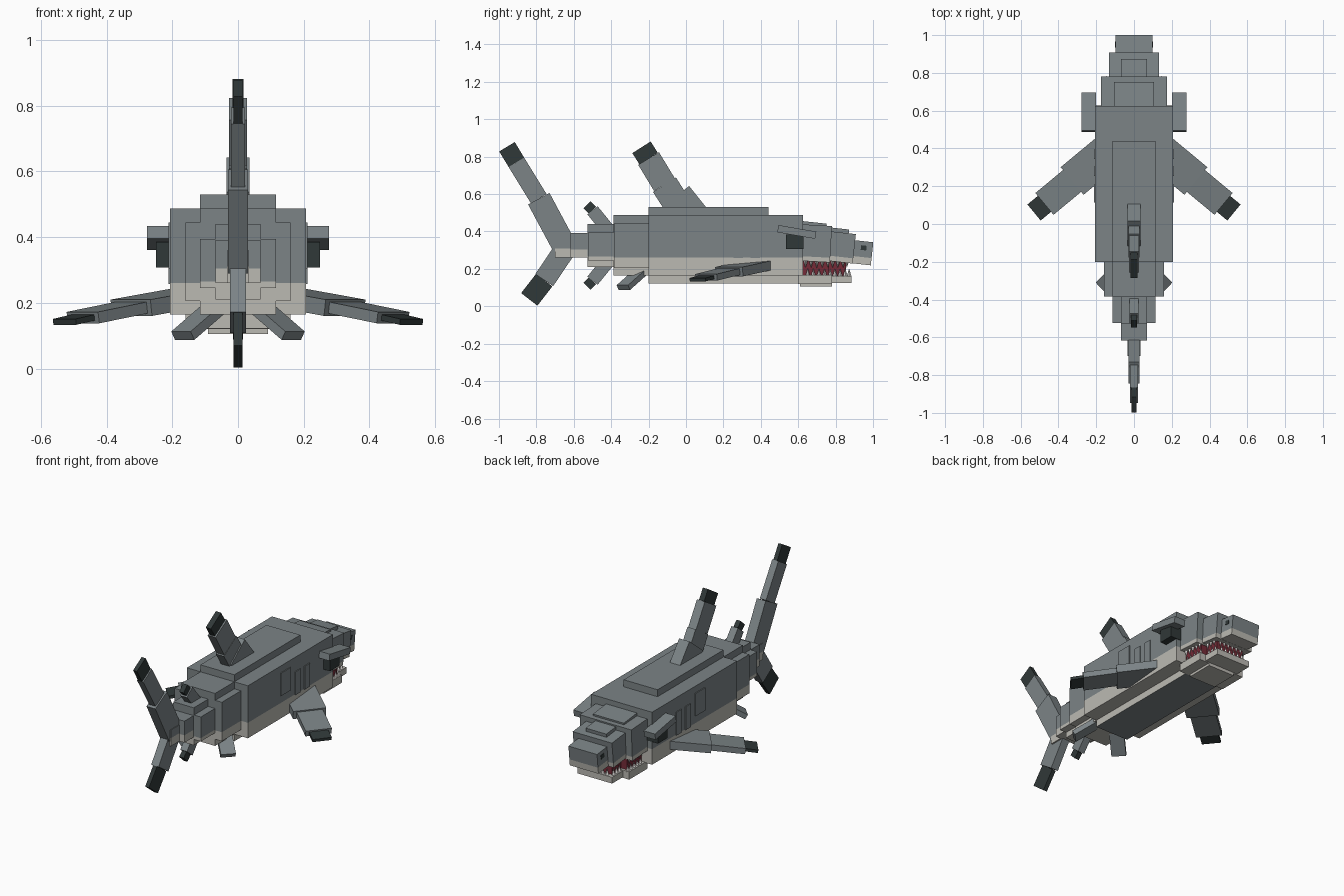
import bpy, bmesh
from mathutils import Vector, Matrix

if "Cube" in bpy.data.objects:
    bpy.data.objects.remove(bpy.data.objects["Cube"])

def material(name, r, g, b):
    m = bpy.data.materials.new(name)
    m.diffuse_color = (r, g, b, 1)
    m.use_nodes = True
    m.node_tree.nodes["Principled BSDF"].inputs["Base Color"].default_value = m.diffuse_color
    return m

GREY = material("slate_grey", 0.20, 0.23, 0.24)
LIGHT = material("belly_cream", 0.50, 0.49, 0.45)
DARK = material("fin_tip_black", 0.03, 0.04, 0.04)
RED = material("mouth_red", 0.18, 0.025, 0.04)
WHITE = material("tooth_white", 0.75, 0.72, 0.70)

def finish(name, bm, mats):
    bmesh.ops.recalc_face_normals(bm, faces=bm.faces)
    me = bpy.data.meshes.new(name)
    bm.to_mesh(me)
    bm.free()
    for m in mats:
        me.materials.append(m)
    ob = bpy.data.objects.new(name, me)
    bpy.context.collection.objects.link(ob)
    return ob

def box(name, x, y, z, mat=GREY, split=None, pitch=0.0, grey_base=False):
    """Box from (min, max) ranges; faces below height split are cream."""
    c = Vector(((x[0] + x[1]) / 2, (y[0] + y[1]) / 2, (z[0] + z[1]) / 2))
    size = (x[1] - x[0], y[1] - y[0], z[1] - z[0], 1)
    bm = bmesh.new()
    bmesh.ops.create_cube(bm, size=1, matrix=Matrix.Translation(c) @ Matrix.Diagonal(size))
    if split is not None:
        bmesh.ops.bisect_plane(bm, geom=bm.verts[:] + bm.edges[:] + bm.faces[:],
                               plane_co=(0, 0, split), plane_no=(0, 0, 1))
        bm.normal_update()
        for f in bm.faces:
            if f.calc_center_median().z < split:
                f.material_index = 0 if grey_base and f.normal.z < -0.9 else 1
    bmesh.ops.rotate(bm, verts=bm.verts, cent=c, matrix=Matrix.Rotation(pitch, 3, 'X'))
    return finish(name, bm, [mat, LIGHT])

def sym(name, w, y, z, **kw):
    return box(name, (-w, w), y, z, **kw)

def pair(name, x, y, z, **kw):
    box("right_" + name, x, y, z, **kw)
    box("left_" + name, (-x[1], -x[0]), y, z, **kw)

def slab(name, p, q, width, thick, mat, thin=(1, 0, 0)):
    """Box along p -> q; thin is roughly the thickness direction."""
    p, q = Vector(p), Vector(q)
    d = (q - p).normalized()
    w = Vector(thin).cross(d).normalized()
    t = d.cross(w)
    m = Matrix((t * thick, w * width, q - p)).transposed().to_4x4()
    m.translation = (p + q) / 2
    bm = bmesh.new()
    bmesh.ops.create_cube(bm, size=1, matrix=m)
    return finish(name, bm, [mat])

def fin(name, pts, widths, thicks, mats, thin=(1, 0, 0), mirrored=False):
    """Chain of slabs through pts, optionally copied to the left side."""
    for s, side in ((1, "right_"), (-1, "left_")) if mirrored else ((1, ""),):
        path = [(s * a, b, c) for a, b, c in pts]
        th = (s * thin[0], thin[1], thin[2])
        for i, mat in enumerate(mats):
            slab(f"{side}{name}_{i + 1}", path[i], path[i + 1], widths[i], thicks[i], mat, th)

# Body: stepped, cross-shaped sections narrowing toward the tail
sym("body", 0.207, (-0.20, 0.625), (0.165, 0.487), split=0.26)
sym("back_ridge", 0.115, (-0.20, 0.44), (0.45, 0.53))
sym("belly_ridge", 0.115, (-0.20, 0.63), (0.122, 0.20), split=0.19, grey_base=True)
sym("rear_body", 0.16, (-0.385, -0.19), (0.205, 0.444), split=0.26)
sym("rear_body_ridge", 0.115, (-0.387, -0.19), (0.165, 0.487), split=0.26)
sym("tail_base", 0.115, (-0.525, -0.38), (0.245, 0.395), split=0.265)
sym("tail_base_ridge", 0.069, (-0.527, -0.38), (0.21, 0.44), split=0.265)
sym("tail_stem", 0.068, (-0.617, -0.52), (0.26, 0.392), split=0.305)
sym("tail_root", 0.034, (-0.70, -0.61), (0.26, 0.36), split=0.31)

# Head: three shrinking boxes with caps, pitched down
P = -0.11
sym("head", 0.175, (0.57, 0.775), (0.24, 0.435), split=0.265, pitch=P / 2)
sym("head_cap", 0.105, (0.56, 0.75), (0.40, 0.452), pitch=P)
sym("muzzle", 0.133, (0.74, 0.90), (0.237, 0.395), split=0.265, pitch=P)
sym("muzzle_cap", 0.07, (0.70, 0.87), (0.37, 0.42), pitch=P)
sym("snout", 0.097, (0.86, 0.995), (0.226, 0.35), split=0.265, pitch=P)
pair("nostril", (0.09, 0.100), (0.935, 0.965), (0.30, 0.325), mat=DARK, pitch=P)

# Eyes, brows and gill plates
pair("eye", (0.17, 0.25), (0.535, 0.628), (0.307, 0.385), mat=DARK)
pair("brow", (0.20, 0.277), (0.49, 0.695), (0.378, 0.417), pitch=-0.17)
for i, (y, z) in enumerate((((0.115, 0.21), (0.305, 0.445)),
                            ((0.255, 0.305), (0.257, 0.40)),
                            ((0.345, 0.395), (0.257, 0.40)))):
    pair(f"gill_{i + 1}", (0.205, 0.212), y, z)

# Mouth and lower jaw
sym("mouth_back", 0.135, (0.60, 0.765), (0.15, 0.255), mat=RED)
sym("mouth_front", 0.095, (0.75, 0.855), (0.15, 0.245), mat=RED)
sym("lower_jaw", 0.16, (0.60, 0.78), (0.12, 0.168), mat=LIGHT)
sym("chin_plate", 0.092, (0.61, 0.78), (0.105, 0.13), mat=LIGHT)
sym("jaw_tip", 0.118, (0.77, 0.885), (0.125, 0.163), mat=LIGHT)

# Teeth: small pyramids along both jaws
bm = bmesh.new()
spots = []
for s in (-1, 1):
    spots += [(s * 0.145, 0.645 + 0.03 * i) for i in range(5)]
    spots += [(s * 0.105, 0.79 + 0.028 * i) for i in range(3)]
spots += [(-0.075 + 0.03 * i, 0.866) for i in range(6)]
for x, y in spots:
    for z, flip in ((0.183, 1), (0.225, -1)):
        off = 0.006 * flip
        m = Matrix.Translation((x, y + off, z)) @ Matrix.Diagonal((1, 1, flip, 1))
        bmesh.ops.create_cone(bm, cap_ends=True, segments=4, radius1=0.012,
                              radius2=0, depth=0.04, matrix=m)
finish("teeth", bm, [WHITE])

# Dorsal fin
slab("dorsal_base", (0, -0.05, 0.59), (0, 0.05, 0.465), 0.17, 0.07, GREY)
fin("dorsal_fin", [(0, -0.02, 0.50), (0, -0.115, 0.65), (0, -0.20, 0.79), (0, -0.238, 0.85)],
    (0.145, 0.13, 0.116), (0.056, 0.054, 0.035), (GREY, GREY, DARK))

# Tail fin lobes
fin("upper_tail", [(0, -0.65, 0.32), (0, -0.787, 0.575), (0, -0.907, 0.77), (0, -0.957, 0.853)],
    (0.13, 0.097, 0.097), (0.06, 0.042, 0.026), (GREY, GREY, DARK))
fin("lower_tail", [(0, -0.65, 0.30), (0, -0.758, 0.14), (0, -0.838, 0.037)],
    (0.115, 0.11), (0.05, 0.026), (GREY, DARK))

# Small fins above and below the tail base
for name, s in (("second_dorsal", 1), ("anal_fin", -1)):
    fin(name, [(0, -0.42, 0.325 + s * 0.09), (0, -0.50, 0.325 + s * 0.188),
               (0, -0.53, 0.325 + s * 0.218)],
        (0.07, 0.052), (0.045, 0.03), (GREY, DARK))

# Pectoral and pelvic fins
fin("pectoral_fin", [(0.12, 0.40, 0.222), (0.325, 0.23, 0.185),
                     (0.472, 0.108, 0.155), (0.528, 0.062, 0.142)],
    (0.19, 0.15, 0.11), (0.05, 0.035, 0.018), (GREY, GREY, DARK), (0, 0, 1), True)
fin("pelvic_fin", [(0.07, -0.24, 0.185), (0.168, -0.335, 0.1)],
    (0.085,), (0.03,), (GREY,), (0, 0, 1), True)
